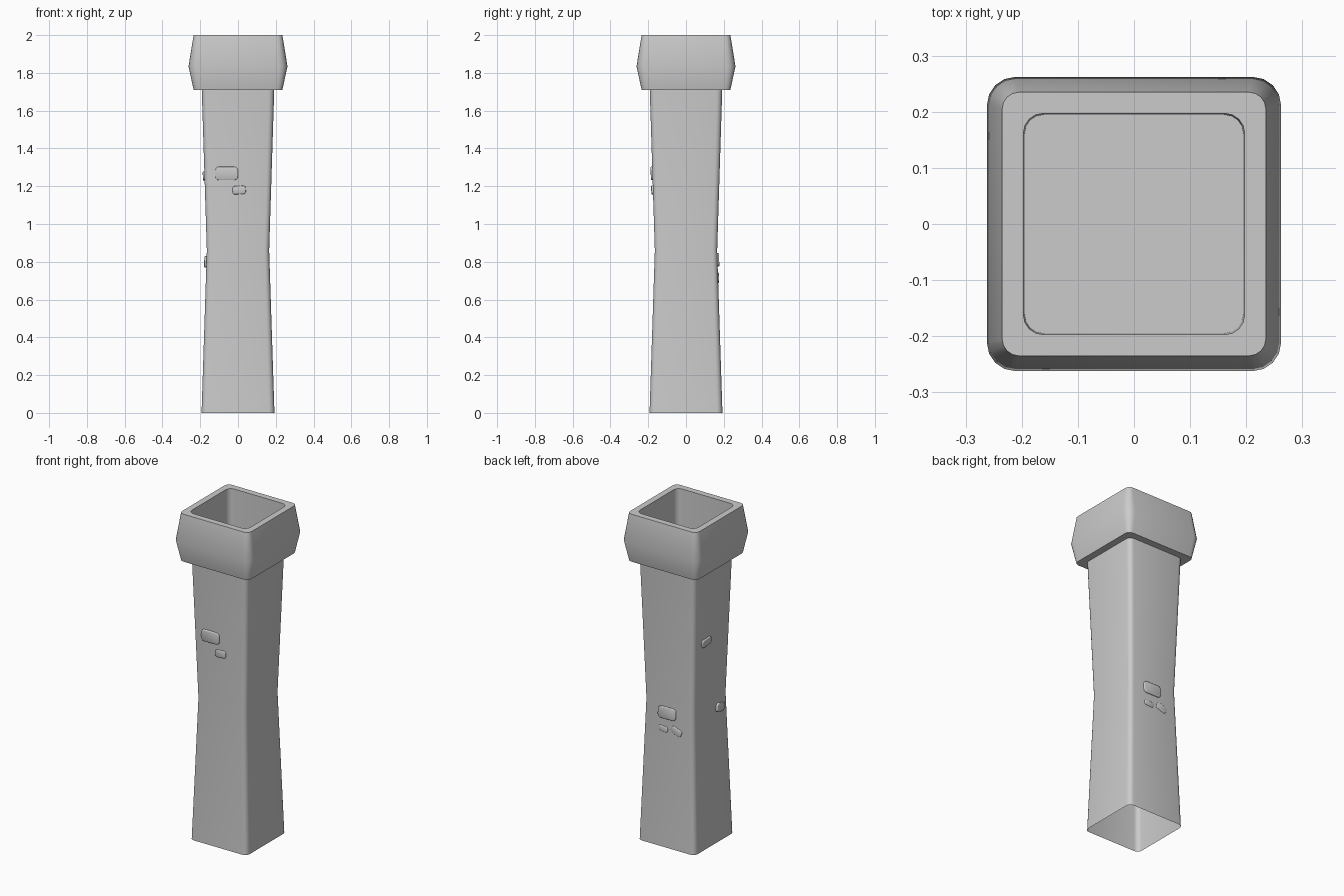
import bpy, bmesh, math
from mathutils import Matrix, Vector

if "Cube" in bpy.data.objects:
    bpy.data.objects.remove(bpy.data.objects["Cube"])


def rounded_square(half, radius, z, seg=4):
    pts = []
    c = half - radius
    for q, (sx, sy) in enumerate([(1, 1), (-1, 1), (-1, -1), (1, -1)]):
        for i in range(seg + 1):
            a = math.pi / 2 * (q + i / seg)
            pts.append((sx * c + radius * math.cos(a), sy * c + radius * math.sin(a), z))
    return pts


def finish(bm, name, angle=35):
    mesh = bpy.data.meshes.new(name)
    bm.to_mesh(mesh)
    bm.free()
    ob = bpy.data.objects.new(name, mesh)
    bpy.context.collection.objects.link(ob)
    bpy.ops.object.select_all(action='DESELECT')
    ob.select_set(True)
    bpy.context.view_layer.objects.active = ob
    bpy.ops.object.shade_smooth_by_angle(angle=math.radians(angle))
    return ob


def loft(name, rings, fill_end=False):
    bm = bmesh.new()
    loops = [[bm.verts.new(p) for p in rounded_square(*r)] for r in rings]
    for a, b in zip(loops, loops[1:]):
        n = len(a)
        for i in range(n):
            j = (i + 1) % n
            bm.faces.new((a[i], a[j], b[j], b[i]))
    if fill_end:
        bm.faces.new(loops[-1])
    return finish(bm, name)


# Waisted hollow shaft, open at the bottom
loft("shaft", [(0.193, 0.03, 0), (0.165, 0.026, 0.86), (0.192, 0.03, 1.715)])

# Flared cap with a deep square recess
loft("cap", [(0.185, 0.03, 1.71), (0.235, 0.03, 1.71), (0.262, 0.05, 1.835),
             (0.235, 0.03, 2.0), (0.197, 0.035, 2.0), (0.195, 0.035, 1.72)], True)


def shaft_half(z):
    return 0.165 + (0.028 * (0.86 - z) / 0.86 if z < 0.86 else 0.027 * (z - 0.86) / 0.855)


# Raised bricks: u runs to the right when looking straight at the face
def brick(name, face_deg, u, z, w, h, tilt=0, out=0.009):
    lean = math.atan(0.0325) * (-1 if z < 0.86 else 1)
    bm = bmesh.new()
    bmesh.ops.create_cube(bm, size=1)
    bmesh.ops.scale(bm, vec=(w, 0.03, h), verts=bm.verts)
    corners = [e for e in bm.edges
               if abs(e.verts[0].co.y - e.verts[1].co.y) > 0.02]
    bmesh.ops.bevel(bm, geom=corners, offset=h * 0.28, segments=3,
                    profile=0.5, affect='EDGES')
    rim = [e for e in bm.edges if all(v.co.y < -0.0149 for v in e.verts)]
    bmesh.ops.bevel(bm, geom=rim, offset=0.004, segments=2,
                    profile=0.5, affect='EDGES')
    m = (Matrix.Rotation(math.radians(face_deg), 4, 'Z')
         @ Matrix.Translation(Vector((u, -shaft_half(z) + 0.015 - out, z)))
         @ Matrix.Rotation(lean, 4, 'X')
         @ Matrix.Rotation(math.radians(tilt), 4, 'Y'))
    bmesh.ops.transform(bm, matrix=m, verts=bm.verts)
    finish(bm, name, 50)


FRONT, BACK, LEFT = 0, 180, -90
brick("front_brick_large", FRONT, -0.06, 1.268, 0.12, 0.072)
brick("front_brick_small", FRONT, 0.006, 1.18, 0.07, 0.044, -3)
brick("back_brick_large", BACK, -0.01, 0.81, 0.12, 0.072)
brick("back_brick_small_a", BACK, -0.035, 0.71, 0.062, 0.032, 6, 0.005)
brick("back_brick_small_b", BACK, 0.055, 0.715, 0.07, 0.042, 20, 0.005)
brick("left_brick_upper", LEFT, -0.06, 1.255, 0.085, 0.045, -3)
brick("left_brick_lower", LEFT, 0.085, 0.80, 0.07, 0.05, 15, 0.012)
